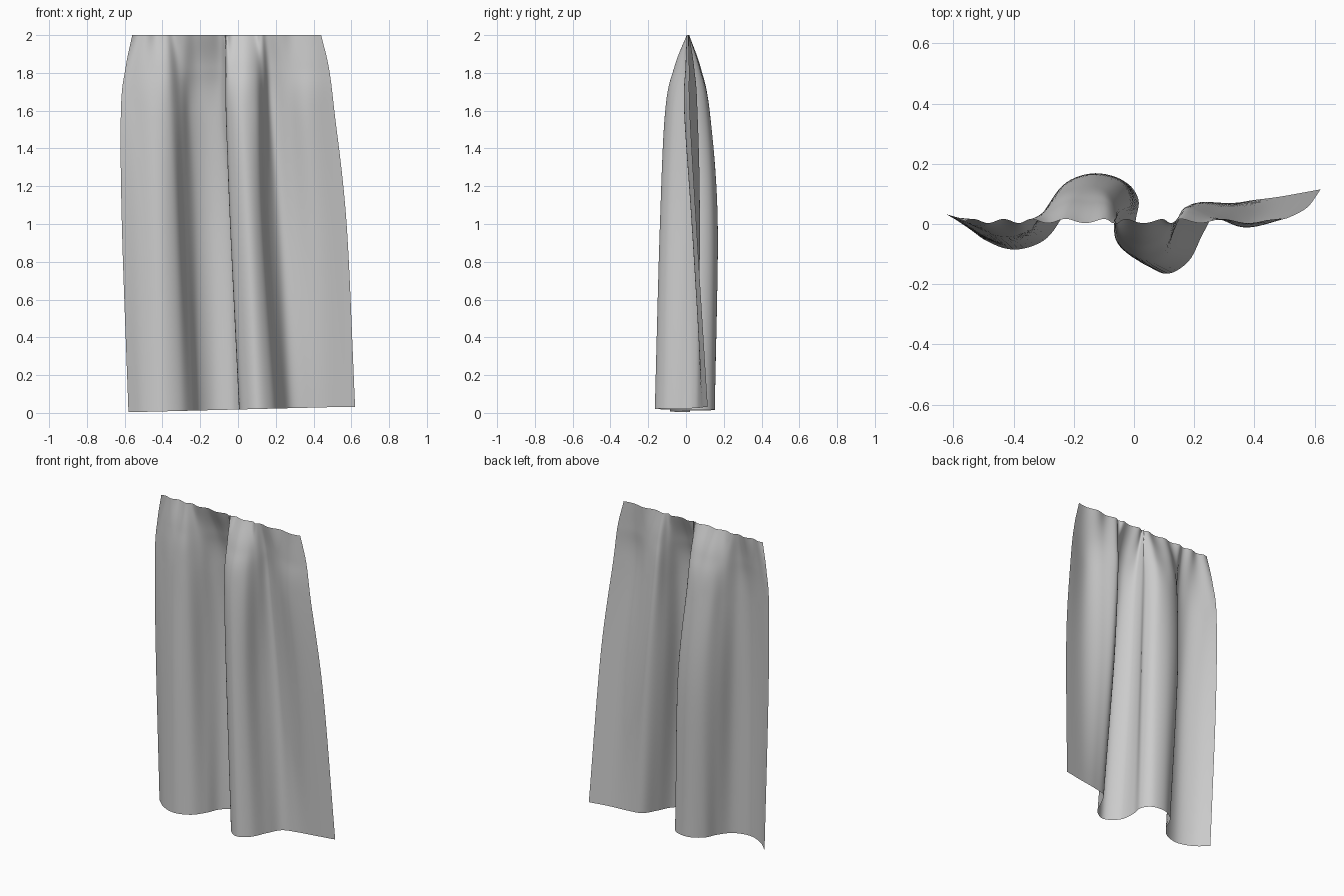
import bpy, math
from mathutils import Vector

if "Cube" in bpy.data.objects:
    bpy.data.objects.remove(bpy.data.objects["Cube"])

# Cross-sections of the cloth (x, y), left to right, at three heights
HEM = [(-.58,.02),(-.5,-.05),(-.4,-.085),(-.3,-.055),(-.24,.02),(-.2,.1),
       (-.12,.15),(-.03,.14),(.015,.08),(.005,0),(.02,-.1),(.1,-.165),
       (.18,-.125),(.23,-.03),(.28,.05),(.37,.075),(.48,.09),(.62,.115)]
MIDDLE = [(-.615,.03),(-.52,-.03),(-.42,-.065),(-.33,-.03),(-.28,.06),(-.22,.14),
          (-.13,.168),(-.04,.14),(-.01,.07),(-.04,0),(-.03,-.08),(.05,-.138),
          (.12,-.1),(.16,0),(.22,.07),(.3,.06),(.42,.03),(.575,.055)]
UPPER = [(-.62,.03),(-.55,0),(-.45,-.04),(-.36,-.03),(-.3,.04),(-.25,.1),
         (-.17,.125),(-.09,.11),(-.05,.05),(-.065,-.01),(-.05,-.07),(.02,-.11),
         (.1,-.08),(.14,0),(.18,.06),(.27,.03),(.37,-.01),(.51,.02)]
# Gathered straight top edge
TOP_X = [-.56,-.5,-.44,-.38,-.33,-.26,-.19,-.11,-.07,-.065,-.05,0,.08,.12,.16,.24,.33,.44]


def spline(points, steps):
    """Catmull-Rom curve through the points."""
    p = [2 * points[0] - points[1]] + points + [2 * points[-1] - points[-2]]
    out = []
    for i in range(1, len(p) - 2):
        a, b, c, d = p[i - 1:i + 3]
        for s in range(steps):
            t = s / steps
            out.append(0.5 * (2 * b + (c - a) * t + (2 * a - 5 * b + 4 * c - d) * t * t
                              + (3 * b - a - 3 * c + d) * t ** 3))
    return out + [points[-1]]


# Control rows from hem to top
rows = [[Vector((x, y, 0.018 + 0.025 * max(-0.7, min(x, 0.5)))) for x, y in HEM],
        [Vector((x, y, 1.0)) for x, y in MIDDLE],
        [Vector((x, y, 1.6)) for x, y in UPPER]]
top = [Vector((x, 0.01, 2.0)) for x in TOP_X]
near_top = [u.lerp(t, 0.42) for u, t in zip(rows[2], top)]
for v in near_top:
    v.z = 1.83
rows += [near_top, top]

# Loft the rows into one sheet
across = [spline(r, 6) for r in rows]
columns = [spline(list(c), 12) for c in zip(*across)]
n, m = len(columns), len(columns[0])
verts = []
for i, col in enumerate(columns):
    for v in col:
        # Small pinched gathers fading down from the top edge
        fade = max(0, (v.z - 1.6) / 0.4)
        verts.append((v.x, v.y + 0.007 * fade * math.sin(i * 0.62), min(v.z, 2.0)))
faces = [(i * m + j, (i + 1) * m + j, (i + 1) * m + j + 1, i * m + j + 1)
         for i in range(n - 1) for j in range(m - 1)]
mesh = bpy.data.meshes.new("curtain")
mesh.from_pydata(verts, [], faces)
mesh.shade_smooth()
curtain = bpy.data.objects.new("curtain", mesh)
bpy.context.collection.objects.link(curtain)
